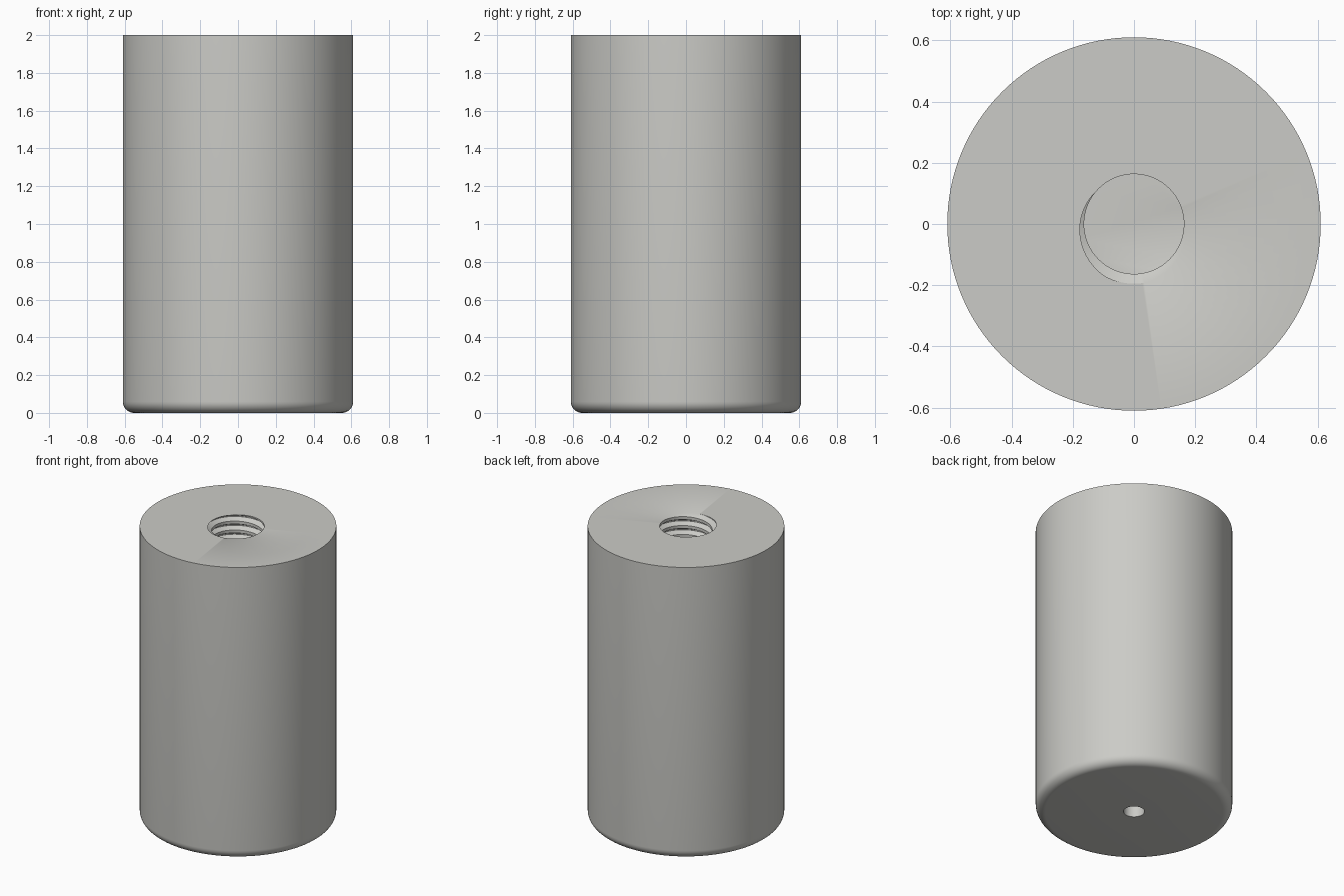
import bpy
import bmesh
from math import sin, cos, pi, radians, tau
from mathutils import Vector

cube = bpy.data.objects.get("Cube")
if cube:
    bpy.data.objects.remove(cube, do_unlink=True)

HEIGHT, RADIUS, FILLET = 2.0, 0.61, 0.06
VENT_RADIUS, VENT_DEPTH = 0.065, 0.4
MINOR, MAJOR, PITCH, TURNS = 0.163, 0.195, 0.061, 16
FLOOR = HEIGHT - TURNS * PITCH
COLUMNS = 100

metal = bpy.data.materials.new("warm grey metal")
metal.use_nodes = True
colour = (0.6, 0.6, 0.57, 1)
metal.diffuse_color = colour
metal.node_tree.nodes["Principled BSDF"].inputs["Base Color"].default_value = colour

bm = bmesh.new()

# Outer wall, rounded lower edge, base and small blind hole, as one revolved profile
profile = [(RADIUS, HEIGHT)]
for i in range(9):
    a = i / 8 * pi / 2
    profile.append((RADIUS - FILLET + FILLET * cos(a), FILLET - FILLET * sin(a)))
profile += [(VENT_RADIUS, 0), (VENT_RADIUS, VENT_DEPTH), (0, VENT_DEPTH)]
points = [bm.verts.new((r, 0, z)) for r, z in profile]
edges = [bm.edges.new(pair) for pair in zip(points, points[1:])]
bmesh.ops.spin(bm, geom=points + edges, cent=(0, 0, 0), axis=(0, 0, 1),
               angle=tau, steps=128, use_merge=False)
bmesh.ops.remove_doubles(bm, verts=bm.verts[:], dist=1e-5)

# Helical thread: each ridge has four rows, and a full circle climbs one pitch
tooth = [(120, MINOR), (20, MAJOR), (-20, MAJOR), (-120, MINOR)]
rows = [(k, off, r) for k in range(-2, TURNS + 3) for off, r in tooth]
grid = []
for c in range(COLUMNS):
    a = radians(-100) + tau * c / COLUMNS
    grid.append([bm.verts.new((r * cos(a), r * sin(a),
                 HEIGHT + PITCH * (c / COLUMNS + off / 360 - k)))
                 for k, off, r in rows])
thread = []
for c in range(COLUMNS):
    wrap = len(tooth) if c == COLUMNS - 1 else 0
    left, right = grid[c], grid[(c + 1) % COLUMNS]
    for j in range(wrap, len(rows) - 1):
        thread.append(bm.faces.new((left[j], left[j + 1],
                                    right[j + 1 - wrap], right[j - wrap])))

# Trim the thread level with the top face and the hole floor
for z, side in ((HEIGHT, 1), (FLOOR, -1)):
    thread = [f for f in thread if f.is_valid]
    parts = set(thread)
    for f in thread:
        parts.update(f.edges)
        parts.update(f.verts)
    cut = bmesh.ops.bisect_plane(bm, geom=list(parts), dist=1e-6,
                                 plane_co=Vector((0, 0, z)),
                                 plane_no=Vector((0, 0, side)), clear_outer=True)
    thread = [g for g in cut["geom"] if isinstance(g, bmesh.types.BMFace)]

# Close the top ring and the floor of the threaded hole
for z in (HEIGHT, FLOOR):
    rim = [e for e in bm.edges if e.is_boundary
           and all(abs(v.co.z - z) < 1e-4 for v in e.verts)]
    bmesh.ops.triangle_fill(bm, use_beauty=True, use_dissolve=False,
                            edges=rim, normal=(0, 0, 1))
bmesh.ops.recalc_face_normals(bm, faces=bm.faces[:])

mesh = bpy.data.meshes.new("threaded_cylinder")
bm.to_mesh(mesh)
bm.free()
mesh.materials.append(metal)
body = bpy.data.objects.new("threaded_cylinder", mesh)
bpy.context.collection.objects.link(body)
bpy.ops.object.select_all(action='DESELECT')
body.select_set(True)
bpy.context.view_layer.objects.active = body
bpy.ops.object.shade_smooth_by_angle(angle=radians(30))
